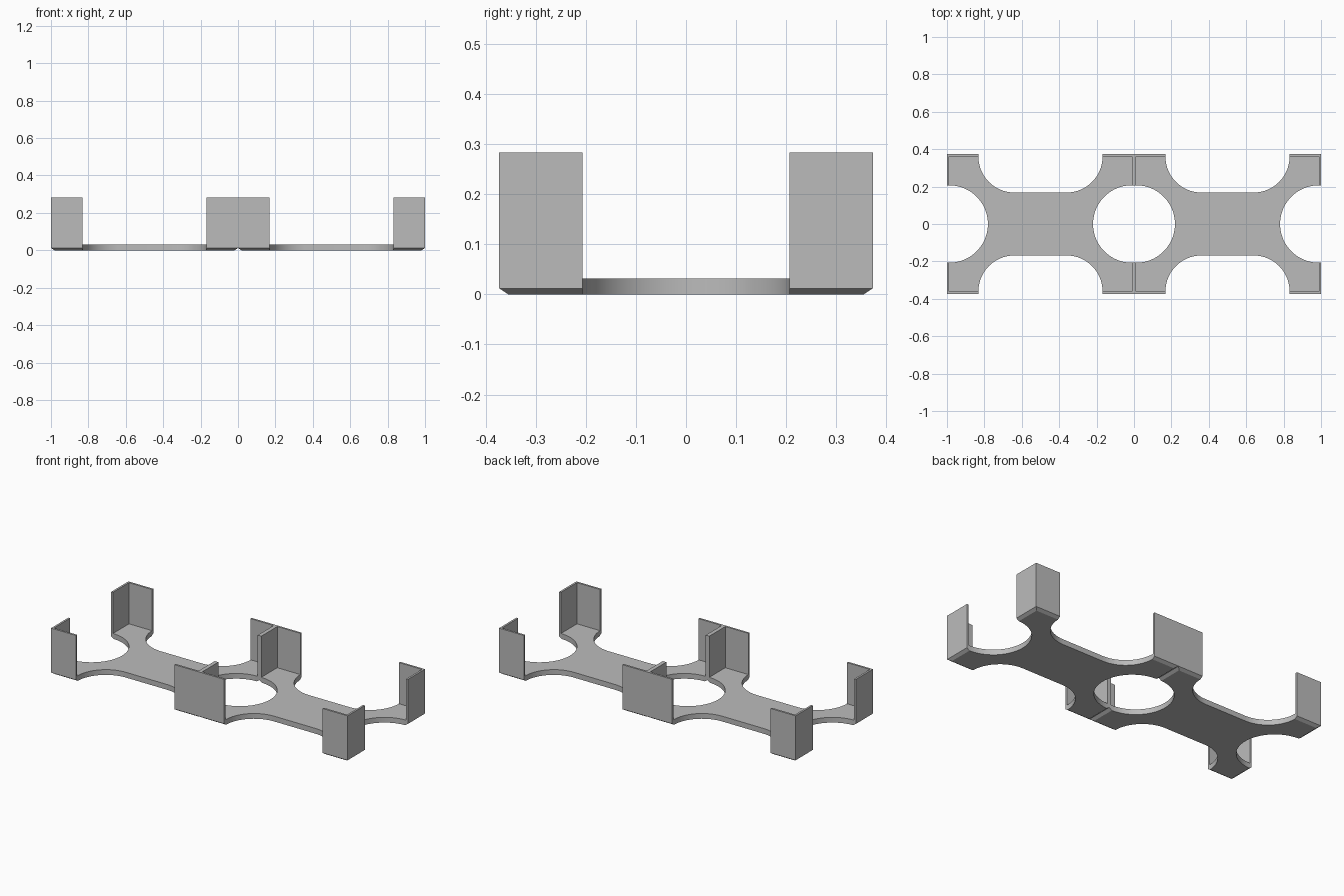
import bpy, bmesh
from math import cos, sin, pi

if "Cube" in bpy.data.objects:
    bpy.data.objects.remove(bpy.data.objects["Cube"])

HALF_X, HALF_Y = 0.5, 0.373        # half size of one tray
BASE, TOP, WALL = 0.032, 0.283, 0.012
CHAMFER, INSET = 0.012, 0.018
PAD_X, PAD_Y = 0.168, 0.207        # corner pad length, start of pad in y
WAIST = 0.168                      # half width of the middle bar
STEPS = 20

grey = bpy.data.materials.new("grey plastic")
grey.use_nodes = True
colour = (0.5, 0.5, 0.5, 1)
grey.diffuse_color = colour
grey.node_tree.nodes["Principled BSDF"].inputs["Base Color"].default_value = colour


def arc(cx, cy, r, start, end):
    angles = [start + (end - start) * i / STEPS for i in range(STEPS + 1)]
    return [(cx + r * cos(a), cy + r * sin(a)) for a in angles]


def finish(name, bm, x):
    bmesh.ops.remove_doubles(bm, verts=bm.verts, dist=0.0001)
    bmesh.ops.recalc_face_normals(bm, faces=bm.faces)
    mesh = bpy.data.meshes.new(name)
    bm.to_mesh(mesh)
    bm.free()
    mesh.materials.append(grey)
    obj = bpy.data.objects.new(name, mesh)
    obj.location.x = x
    bpy.context.collection.objects.link(obj)
    bpy.ops.object.select_all(action="DESELECT")
    obj.select_set(True)
    bpy.context.view_layer.objects.active = obj
    bpy.ops.object.shade_smooth_by_angle()


def loft(bm, rings):
    """Close a stack of matching rings into a solid."""
    loops = [[bm.verts.new(p) for p in ring] for ring in rings]
    n = len(loops[0])
    for low, high in zip(loops, loops[1:]):
        for i in range(n):
            j = (i + 1) % n
            bm.faces.new((low[i], low[j], high[j], high[i]))
    bm.faces.new(loops[0][::-1])
    bm.faces.new(loops[-1])


def base_outline():
    # one quarter, from the end notch round the corner to the waist
    side_r = HALF_Y - WALL - WAIST
    quarter = arc(HALF_X - WALL, 0, PAD_Y, pi, pi / 2)
    quarter += [(HALF_X, PAD_Y), (HALF_X, HALF_Y), (HALF_X - PAD_X, HALF_Y)]
    quarter += arc(HALF_X - PAD_X - side_r, HALF_Y - WALL, side_r, 0, -pi / 2)
    half = quarter + [(-x, y) for x, y in reversed(quarter)]
    # the end notch tips lie on the centre line, so skip them when mirroring
    return half + [(-x, -y) for x, y in half[1:-1]] + [(half[0][0], 0)]


def clamp(v, limit):
    return max(-limit, min(limit, v))


def build_tray(side, x):
    # base plate with chamfered outer underside
    outline = base_outline()[:-1]
    foot = [(clamp(px, HALF_X - INSET), clamp(py, HALF_Y - INSET), 0) for px, py in outline]
    bm = bmesh.new()
    loft(bm, [foot] + [[(px, py, z) for px, py in outline] for z in (CHAMFER, BASE)])
    finish(side + "_tray_base", bm, x)

    # L-shaped corner walls
    profile = [(HALF_X, PAD_Y), (HALF_X, HALF_Y), (HALF_X - PAD_X, HALF_Y),
               (HALF_X - PAD_X, HALF_Y - WALL), (HALF_X - WALL, HALF_Y - WALL),
               (HALF_X - WALL, PAD_Y)]
    bm = bmesh.new()
    for sx in (-1, 1):
        for sy in (-1, 1):
            loft(bm, [[(sx * px, sy * py, z) for px, py in profile] for z in (BASE, TOP)])
    finish(side + "_corner_walls", bm, x)


build_tray("right", -HALF_X)
build_tray("left", HALF_X)
